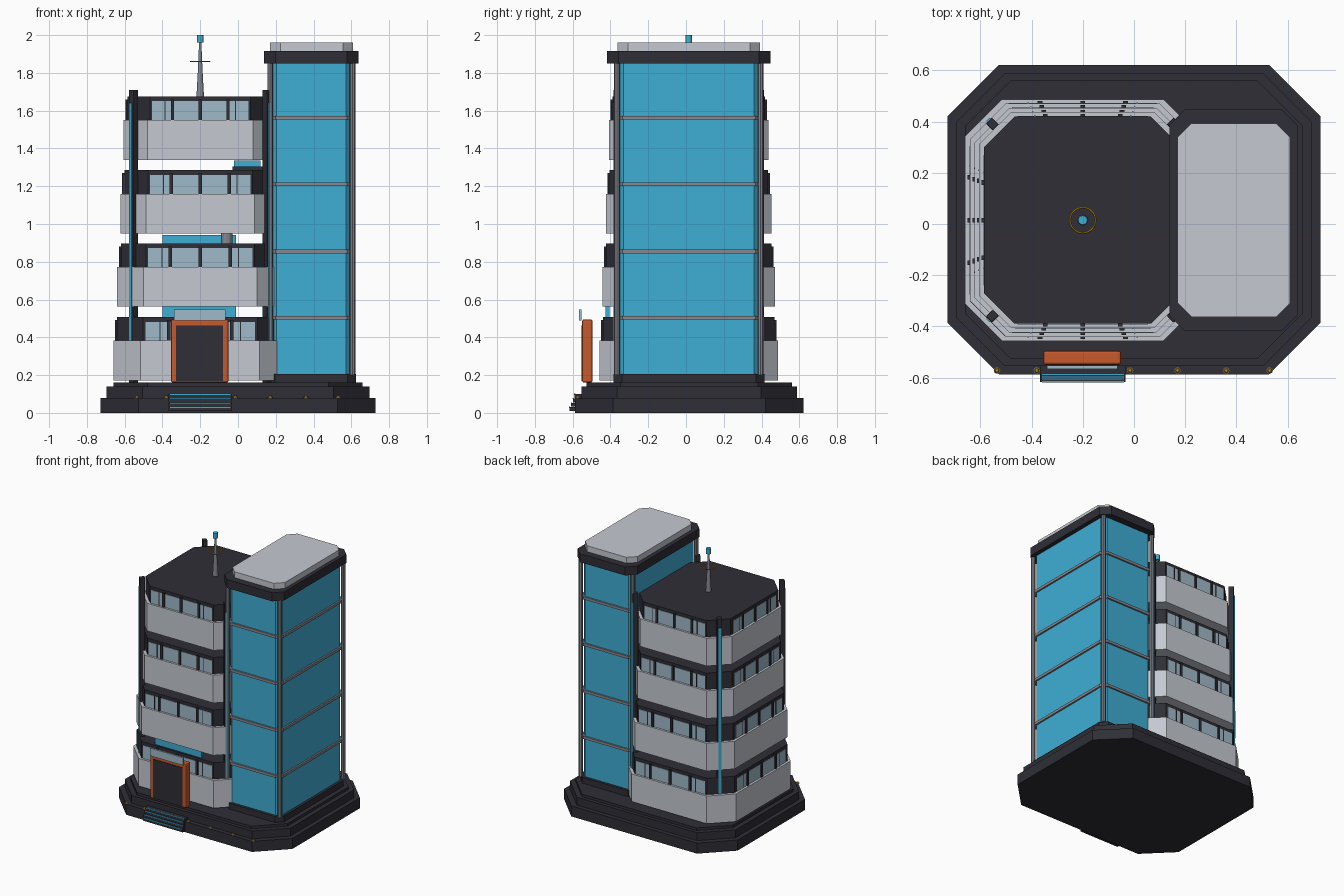
import bpy, bmesh, math
from mathutils import Matrix

if "Cube" in bpy.data.objects:
    bpy.data.objects.remove(bpy.data.objects["Cube"])


def srgb(*c):
    return tuple((v / 255 / 12.92) if v < 11 else ((v / 255 + 0.055) / 1.055) ** 2.4 for v in c) + (1,)


def material(name, *c):
    m = bpy.data.materials.new(name)
    m.diffuse_color = srgb(*c)
    m.use_nodes = True
    m.node_tree.nodes["Principled BSDF"].inputs["Base Color"].default_value = m.diffuse_color
    return m


DARK = material("charcoal", 46, 46, 54)
LIGHT = material("pale concrete", 197, 201, 209)
TEAL = material("teal glass", 62, 174, 212)
PANE = material("pale window", 160, 186, 202)
METAL = material("grey metal", 134, 136, 143)
ORANGE = material("orange", 198, 88, 44)
GOLD = material("gold", 196, 146, 22)
CY = 0.015          # common centre line in y
MX = -0.2           # centre of the office block in x
TX = 0.388          # centre of the glass tower in x


def finish(name, bm, mat):
    bmesh.ops.recalc_face_normals(bm, faces=bm.faces)
    me = bpy.data.meshes.new(name)
    bm.to_mesh(me)
    bm.free()
    me.materials.append(mat)
    ob = bpy.data.objects.new(name, me)
    bpy.context.collection.objects.link(ob)
    return ob


def octagon(name, cx, cy, hx, hy, ch, z0, z1, mat):
    """Chamfered rectangular slab."""
    pts = [(hx, hy - ch), (hx - ch, hy), (ch - hx, hy), (-hx, hy - ch),
           (-hx, ch - hy), (ch - hx, -hy), (hx - ch, -hy), (hx, ch - hy)]
    bm = bmesh.new()
    f = bm.faces.new([bm.verts.new((cx + x, cy + y, z0)) for x, y in pts])
    r = bmesh.ops.extrude_face_region(bm, geom=[f])
    bmesh.ops.translate(bm, vec=(0, 0, z1 - z0),
                        verts=[v for v in r["geom"] if isinstance(v, bmesh.types.BMVert)])
    return finish(name, bm, mat)


def box(name, x0, x1, y0, y1, z0, z1, mat, turn=0, bevel=0):
    bm = bmesh.new()
    bmesh.ops.create_cube(bm, size=1)
    bmesh.ops.scale(bm, vec=(x1 - x0, y1 - y0, z1 - z0), verts=bm.verts)
    if bevel:
        bmesh.ops.bevel(bm, geom=bm.edges[:], offset=bevel, segments=2, affect='EDGES', profile=0.5)
    bmesh.ops.rotate(bm, matrix=Matrix.Rotation(turn, 3, 'Z'), verts=bm.verts)
    bmesh.ops.translate(bm, vec=((x0 + x1) / 2, (y0 + y1) / 2, (z0 + z1) / 2), verts=bm.verts)
    return finish(name, bm, mat)


def cone(name, x, y, z0, z1, r0, r1, mat, sides=12):
    bm = bmesh.new()
    bmesh.ops.create_cone(bm, cap_ends=True, segments=sides, radius1=r0, radius2=r1, depth=z1 - z0)
    bmesh.ops.translate(bm, vec=(x, y, (z0 + z1) / 2), verts=bm.verts)
    return finish(name, bm, mat)


# Stepped plinth
for i, (hx, hy, ch, z0, z1) in enumerate([(0.728, 0.604, 0.2, 0, 0.08),
                                          (0.695, 0.571, 0.19, 0.08, 0.14),
                                          (0.66, 0.545, 0.18, 0.14, 0.16)]):
    octagon(f"plinth_{i + 1}", 0, 0.017, hx, hy, ch, z0, z1, DARK)

# Glass tower with base, crown and roof cap
octagon("tower_base", TX, CY, 0.238, 0.4, 0.045, 0.16, 0.205, DARK)
octagon("tower_glass", TX, CY, 0.218, 0.38, 0.035, 0.2, 1.86, TEAL)
octagon("tower_crown", TX, CY, 0.25, 0.432, 0.06, 1.85, 1.915, DARK)
octagon("tower_roof_cap", TX + 0.002, CY, 0.22, 0.378, 0.055, 1.915, 1.96, LIGHT)
for i, z in enumerate((0.504, 0.855, 1.21, 1.563)):
    octagon(f"tower_rib_{i + 1}", TX, CY, 0.23, 0.392, 0.04, z - 0.01, z + 0.01, METAL)
for sx in (-1, 1):
    for sy in (-1, 1):
        cone("tower_corner_pole", TX + sx * 0.218, CY + sy * 0.38, 0.2, 1.86, 0.015, 0.015, METAL, 8)

# Office floors: parapet, recessed dark storey, windows and mullions on all four sides
FLOORS = [(0.172, 0.46, 0.472, 0.145), (0.562, 0.44, 0.456, 0.14),
          (0.95, 0.422, 0.438, 0.134), (1.34, 0.405, 0.422, 0.126)]
for n, (z, hx, hy, ch) in enumerate(FLOORS, 1):
    zt = z + 0.21
    octagon(f"floor_{n}_parapet", MX, CY, hx, hy, ch, z, zt, LIGHT)
    dx, dy = hx - 0.02, hy - 0.018
    octagon(f"floor_{n}_storey", MX, CY, dx, dy, ch - 0.008, zt, zt + 0.125, DARK)
    k = hx / 0.405

    def plate(name, side, a, half, depth, z0, z1, mat):
        """Plate on one side of the storey; a is the position along the wall."""
        if side in ("front", "back"):
            y = CY + (dy if side == "back" else -dy)
            box(name, MX + a - half, MX + a + half, y - depth, y + depth, z0, z1, mat)
        else:
            x = MX - dx
            box(name, x - depth, x + depth, CY + a - half, CY + a + half, z0, z1, mat)

    for side in ("front", "back", "left"):
        w = 0.255 * k
        plate(f"floor_{n}_{side}_windows", side, 0, w, 0.003, zt, zt + 0.1, PANE)
        for a in (-0.147, 0, 0.147):
            plate(f"floor_{n}_{side}_mullion", side, a * k, 0.009, 0.011, zt, zt + 0.11, DARK)
        for a in (-0.187, 0.187):
            plate(f"floor_{n}_{side}_thin_mullion", side, a * k, 0.003, 0.005, zt, zt + 0.1, DARK)

# Corner columns with teal light strips
for sx in (-1, 1):
    for sy in (-1, 1):
        x, y = MX + sx * 0.353, CY + sy * 0.375
        box("corner_column", x - 0.019, x + 0.019, y - 0.017, y + 0.017, 0.16, 1.71, DARK,
            math.radians(45 * sx * sy), 0.004)
        x, y = x + sx * 0.015, y + sy * 0.015
        box("column_light_strip", x - 0.004, x + 0.004, y - 0.009, y + 0.009, 0.38, 1.64, TEAL,
            math.radians(45 * sx * sy))

# Fittings seen through the gaps between floors
box("lower_gap_panel", -0.4, -0.01, -0.425, -0.405, 0.505, 0.562, TEAL)
box("middle_gap_panel", -0.4, -0.01, -0.02, 0.05, 0.895, 0.942, TEAL)
cone("middle_gap_pipe", -0.06, -0.1, 0.895, 0.95, 0.03, 0.03, METAL)
box("upper_gap_plate", -0.03, 0.13, -0.04, 0.1, 1.285, 1.305, DARK)
box("upper_gap_box", -0.02, 0.12, -0.03, 0.09, 1.305, 1.335, TEAL)

# Entrance: orange portal, dark door and glass canopy
box("entrance_portal", -0.355, -0.05, -0.55, -0.495, 0.16, 0.495, ORANGE, 0, 0.01)
box("entrance_door", -0.327, -0.08, -0.554, -0.545, 0.168, 0.463, DARK)
box("entrance_canopy", -0.34, -0.065, -0.567, -0.553, 0.49, 0.548, PANE)

# Entrance steps with teal edges
for i in range(4):
    y, z = -0.617 + 0.009 * i, 0.03 + 0.023 * i
    box(f"step_{i + 1}", -0.367, -0.033, y, -0.54, z - 0.02, z, DARK)
    box(f"step_{i + 1}_edge", -0.36, -0.04, y - 0.002, y + 0.004, z - 0.003, z + 0.003, TEAL)

# Small plinth lamps along the front
for x in (-0.535, -0.38, -0.015, 0.17, 0.36, 0.53):
    cone("plinth_lamp_foot", x, -0.572, 0.078, 0.083, 0.013, 0.013, METAL, 8)
    cone("plinth_lamp", x, -0.572, 0.083, 0.092, 0.01, 0.006, GOLD, 8)

# Roof antenna with ring and teal beacon
cone("antenna_foot", MX, CY, 1.675, 1.82, 0.02, 0.012, METAL)
cone("antenna_mast", MX, CY, 1.82, 1.965, 0.012, 0.006, METAL)
cone("antenna_beacon", MX, CY, 1.96, 2.0, 0.018, 0.018, TEAL)
bpy.ops.mesh.primitive_torus_add(location=(MX, CY, 1.86), major_radius=0.05, minor_radius=0.004,
                                 major_segments=20, minor_segments=6)
ring = bpy.context.object
ring.name = "antenna_ring"
ring.data.materials.append(GOLD)
